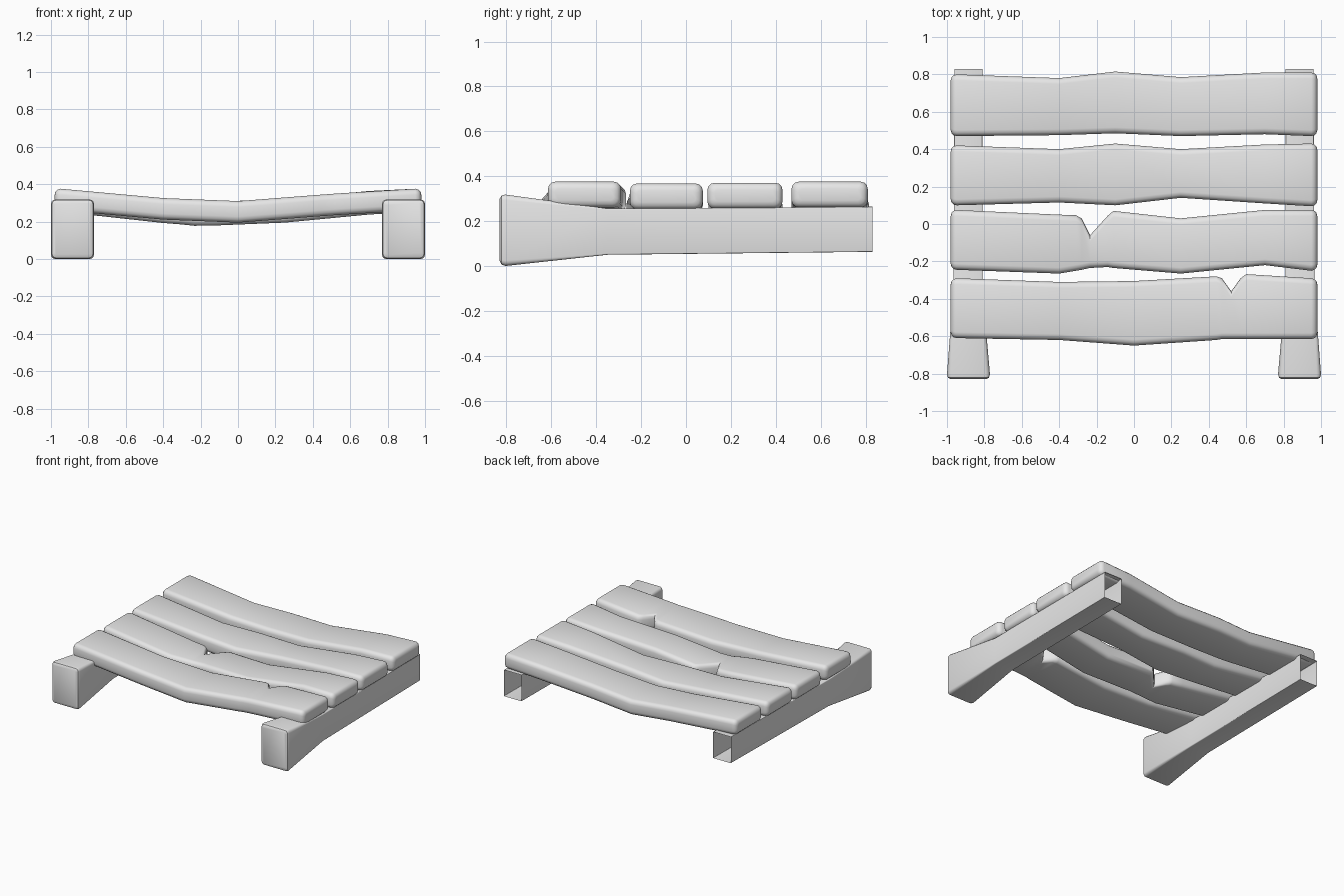
import bpy
import bmesh
import math
from mathutils import Vector

cube = bpy.data.objects.get("Cube")
if cube:
    bpy.data.objects.remove(cube, do_unlink=True)

# Single plain material
grey = bpy.data.materials.new("plain grey")
grey.use_nodes = True
COLOUR = (0.8, 0.8, 0.8, 1)
grey.diffuse_color = COLOUR
grey.node_tree.nodes["Principled BSDF"].inputs["Base Color"].default_value = COLOUR


def rounded_rect(lo_a, hi_a, lo_b, hi_b, radius, steps=3):
    """Points of a rounded rectangle in two axes, counter-clockwise."""
    corners = [(hi_a, hi_b, -1, -1), (lo_a, hi_b, 1, -1), (lo_a, lo_b, 1, 1), (hi_a, lo_b, -1, 1)]
    points = []
    for quarter, (a, b, side_a, side_b) in enumerate(corners):
        for step in range(steps + 1):
            angle = (quarter + step / steps) * math.pi / 2
            points.append((a + side_a * radius + radius * math.cos(angle),
                           b + side_b * radius + radius * math.sin(angle)))
    return points


def loft(name, sections, cap_end=True):
    """Skin a row of matching cross-sections; the far end may stay open."""
    bm = bmesh.new()
    rings = [[bm.verts.new(point) for point in section] for section in sections]
    for ring, following in zip(rings, rings[1:]):
        for i in range(len(ring)):
            j = (i + 1) % len(ring)
            bm.faces.new((ring[i], ring[j], following[j], following[i]))
    bm.faces.new(rings[0])
    if cap_end:
        bm.faces.new(rings[-1])
    bmesh.ops.recalc_face_normals(bm, faces=bm.faces)
    mesh = bpy.data.meshes.new(name)
    bm.to_mesh(mesh)
    bm.free()
    mesh.materials.append(grey)
    obj = bpy.data.objects.new(name, mesh)
    bpy.context.collection.objects.link(obj)
    bpy.ops.object.select_all(action="DESELECT")
    obj.select_set(True)
    bpy.context.view_layer.objects.active = obj
    bpy.ops.object.shade_smooth_by_angle(angle=math.radians(40))
    return obj


def plank(name, stations, thickness=0.115, radius=0.032):
    """Sagging board; stations are (x, front y, back y, middle z)."""
    def section(x, front, back, z, inset=0):
        half = thickness / 2 - inset
        outline = rounded_rect(front + inset, back - inset, z - half, z + half, radius - inset * 0.5)
        return [Vector((x, y, height)) for y, height in outline]

    # Rounded ends: each end section shrinks along a quarter circle
    first, last = stations[0], stations[-1]
    roll = [math.radians(a) for a in (90, 60, 30, 0)]
    ends = [(radius * (1 - math.sin(a)), radius * (1 - math.cos(a))) for a in roll]
    sections = [section(first[0] + radius - shift, *first[1:], inset)
                for inset, shift in [(radius * (1 - math.cos(a)), radius * math.sin(a))
                                     for a in roll]]
    sections += [section(*station) for station in stations[1:-1]]
    sections += [section(last[0] - radius + shift, *last[1:], inset)
                 for inset, shift in [(radius * (1 - math.cos(a)), radius * math.sin(a))
                                      for a in reversed(roll)]]
    return loft(name, sections)


# Four boards, two of them split by a notch in the back edge
plank("front_plank", [
    (-0.98, -0.61, -0.29, 0.318), (-0.4, -0.62, -0.31, 0.268), (0, -0.65, -0.305, 0.252),
    (0.44, -0.62, -0.28, 0.286), (0.47, -0.615, -0.29, 0.288), (0.52, -0.615, -0.36, 0.292),
    (0.57, -0.615, -0.29, 0.295), (0.6, -0.615, -0.268, 0.297), (0.98, -0.615, -0.29, 0.318)])
plank("second_plank", [
    (-0.98, -0.245, 0.075, 0.31), (-0.4, -0.265, 0.05, 0.25), (-0.31, -0.25, 0.047, 0.243),
    (-0.28, -0.245, 0.03, 0.24), (-0.235, -0.235, -0.06, 0.235), (-0.14, -0.23, 0.045, 0.236),
    (-0.11, -0.235, 0.07, 0.237), (0.25, -0.265, 0.03, 0.252), (0.7, -0.22, 0.075, 0.295),
    (0.98, -0.25, 0.075, 0.31)])
plank("third_plank", [
    (-0.98, 0.1, 0.42, 0.313), (-0.4, 0.115, 0.4, 0.257), (-0.1, 0.1, 0.43, 0.246),
    (0.25, 0.14, 0.4, 0.257), (0.7, 0.11, 0.425, 0.3), (0.98, 0.095, 0.43, 0.313)])
plank("back_plank", [
    (-0.98, 0.47, 0.8, 0.318), (-0.4, 0.475, 0.78, 0.264), (-0.1, 0.485, 0.815, 0.25),
    (0.25, 0.47, 0.785, 0.262), (0.7, 0.48, 0.81, 0.306), (0.98, 0.47, 0.81, 0.318)])

# Side beams: flared front foot, open at the back
beam_stations = [  # y, inner x, outer x, bottom z, top z, corner radius
    (-0.83, 0.79, 0.98, 0.022, 0.3, 0.012),
    (-0.822, 0.776, 0.994, 0.006, 0.314, 0.02),
    (-0.805, 0.77, 1.0, 0, 0.318, 0.024),
    (-0.35, 0.81, 0.965, 0.05, 0.256, 0.006),
    (0.83, 0.81, 0.96, 0.063, 0.264, 0.003)]
for side_name, side in (("left_beam", 1), ("right_beam", -1)):
    loft(side_name, [
        [Vector((side * x, y, z)) for x, z in rounded_rect(inner, outer, low, high, radius)]
        for y, inner, outer, low, high, radius in beam_stations], cap_end=False)
